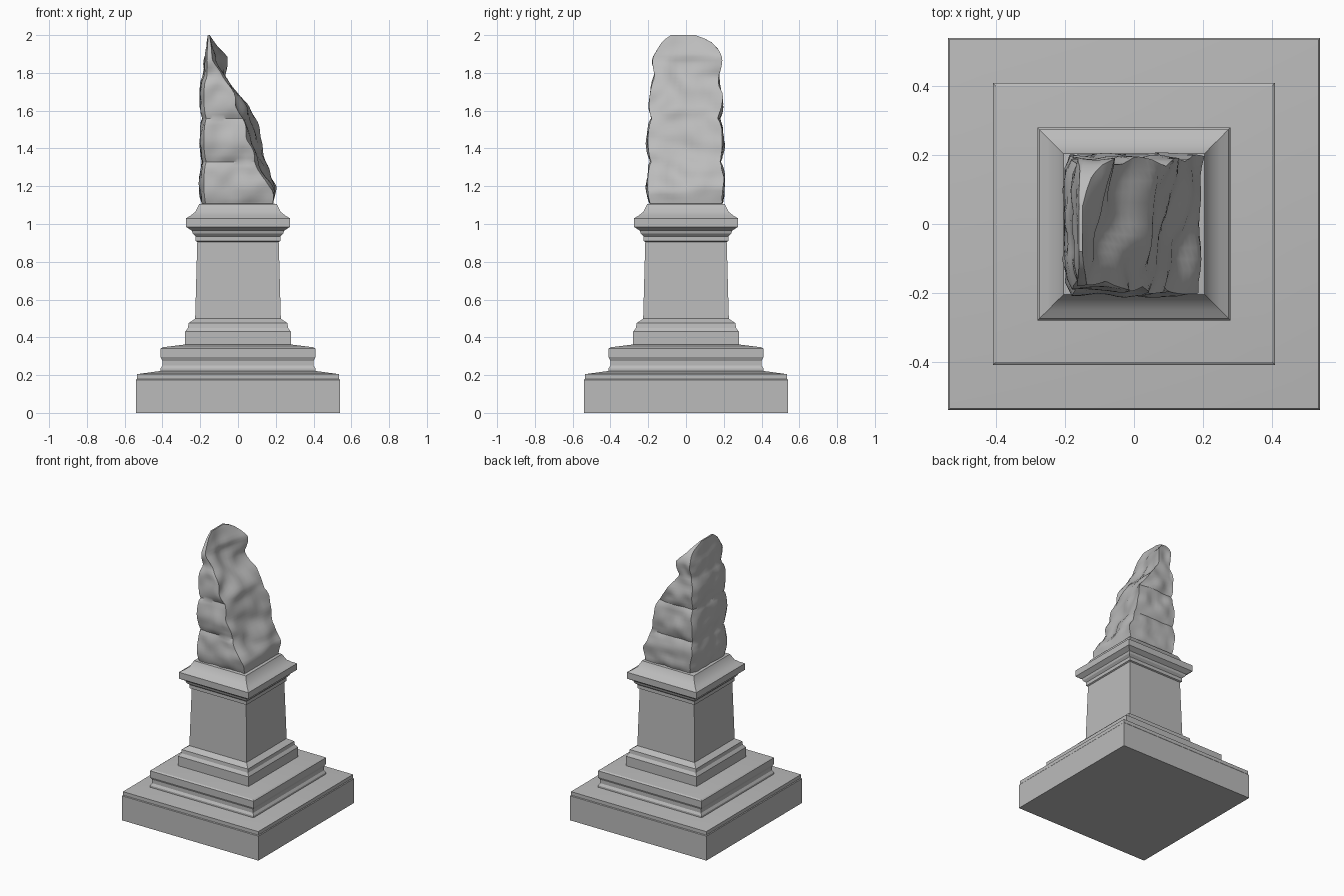
import bpy
import bmesh
import math
from mathutils import Vector, noise

cube = bpy.data.objects.get("Cube")
if cube:
    bpy.data.objects.remove(cube, do_unlink=True)

stone = bpy.data.materials.new("grey_stone")
stone.use_nodes = True
stone.diffuse_color = (0.5, 0.5, 0.5, 1)
stone.node_tree.nodes["Principled BSDF"].inputs["Base Color"].default_value = (0.5, 0.5, 0.5, 1)


def loft(name, rings, angle):
    """Join equal-length rings of points into a closed solid."""
    bm = bmesh.new()
    loops = [[bm.verts.new(p) for p in ring] for ring in rings]
    for low, high in zip(loops, loops[1:]):
        for i in range(len(low)):
            j = (i + 1) % len(low)
            bm.faces.new((low[i], low[j], high[j], high[i]))
    bm.faces.new(loops[0][::-1])
    bm.faces.new(loops[-1])
    bmesh.ops.recalc_face_normals(bm, faces=bm.faces)
    mesh = bpy.data.meshes.new(name)
    bm.to_mesh(mesh)
    bm.free()
    mesh.materials.append(stone)
    obj = bpy.data.objects.new(name, mesh)
    bpy.context.collection.objects.link(obj)
    bpy.ops.object.select_all(action='DESELECT')
    obj.select_set(True)
    bpy.context.view_layer.objects.active = obj
    bpy.ops.object.shade_smooth_by_angle(angle=math.radians(angle))
    return obj


def square_tier(name, profile):
    """Square moulding from (half width, height) pairs."""
    corners = ((-1, -1), (1, -1), (1, 1), (-1, 1))
    return loft(name, [[(sx * w, sy * w, z) for sx, sy in corners] for w, z in profile], 25)


def interp(table, z):
    if z <= table[0][0]:
        return table[0][1]
    for (z0, a), (z1, b) in zip(table, table[1:]):
        if z <= z1:
            return a + (b - a) * (z - z0) / (z1 - z0)
    return table[-1][1]


# Stepped base
square_tier("base_slab", [(.54, 0), (.54, .175), (.536, .18), (.536, .205), (.41, .222)])
square_tier("lower_step", [(.41, .215), (.41, .235), (.40, .25), (.40, .275), (.41, .295),
                           (.41, .34), (.40, .347), (.28, .362)])
square_tier("plinth", [(.28, .35), (.28, .43), (.265, .45), (.262, .475), (.24, .49), (.225, .5)])

# Pedestal block and its moulded cap
square_tier("pedestal_block", [(.227, .49), (.215, .93)])
square_tier("pedestal_cap", [(.215, .905), (.225, .91), (.225, .935), (.24, .95), (.245, .965),
                             (.275, .985), (.275, 1.03), (.25, 1.045), (.225, 1.065), (.205, 1.105),
                             (.18, 1.11)])

# Broken obelisk: outline of each side by height
left_edge = [(1.1, -.185), (1.4, -.185), (1.75, -.185), (1.85, -.165), (2, -.16)]
front_y = [(1.1, -.185), (1.6, -.18), (1.8, -.16), (1.88, -.16), (1.93, -.14), (1.97, -.12), (2, -.08)]
back_y = [(1.1, .185), (1.5, .175), (1.8, .165), (1.88, .175), (1.93, .16), (1.97, .125), (2, .05)]
break_front = [(1.1, .185), (1.17, .19), (1.25, .13), (1.35, .08), (1.45, .045), (1.6, .02),
               (1.7, -.03), (1.78, -.08), (1.86, -.135), (2, -.15)]
break_back = [(1.1, .185), (1.2, .2), (1.25, .175), (1.4, .14), (1.52, .10), (1.62, .06),
              (1.68, .02), (1.78, -.075), (1.83, -.07), (1.89, -.06), (1.94, -.105), (2, -.15)]
joints = [1.1, 1.33, 1.56, 1.78, 2.02]
SIDE = 12
LEVELS = 48


def course_bulge(z):
    for low, high in zip(joints, joints[1:]):
        if low <= z < high:
            return .02 * math.sin(math.pi * (z - low) / (high - low)) ** .6
    return 0


def rough(x, y, z, scale, amount):
    return amount * noise.noise(Vector((x, y, z)) * scale)


rings = []
for level in range(LEVELS + 1):
    z = 1.08 + .92 * level / LEVELS
    fade = min(1, (2 - z) / .15)
    swell = course_bulge(z) * fade
    xl = interp(left_edge, z) - swell * .7
    yf = interp(front_y, z) - swell
    yb = interp(back_y, z) + swell

    def break_x(t):
        x = interp(break_front, z) * (1 - t) + interp(break_back, z) * t
        hollow = rough(0, t * .4, z, 9, .03) * fade * min(1, max(0, z - 1.12) / .1)
        return max(x + hollow, xl + .008)

    ring = []
    # Left face, rounded at its corners
    for i in range(SIDE):
        t = i / SIDE
        y = yb + (yf - yb) * t
        corner = .018 * fade * abs(2 * t - 1) ** 8
        ring.append((xl + corner + rough(xl, y, z, 14, .014) * fade, y, z))
    # Front face
    for i in range(SIDE):
        t = i / SIDE
        x = xl + .018 * fade * (1 - t) ** 8 + (break_x(0) - xl) * t
        ring.append((x, yf + rough(x, yf, z, 13, .014) * fade, z))
    # Fracture surface
    for i in range(SIDE):
        t = i / SIDE
        ring.append((break_x(t), yf + (yb - yf) * t, z))
    # Back face
    for i in range(SIDE):
        t = i / SIDE
        x = break_x(1) + (xl + .018 * fade - break_x(1)) * t
        ring.append((x, yb + rough(x, yb, z, 13, .014) * fade, z))
    rings.append(ring)

loft("broken_obelisk", rings, 35)
